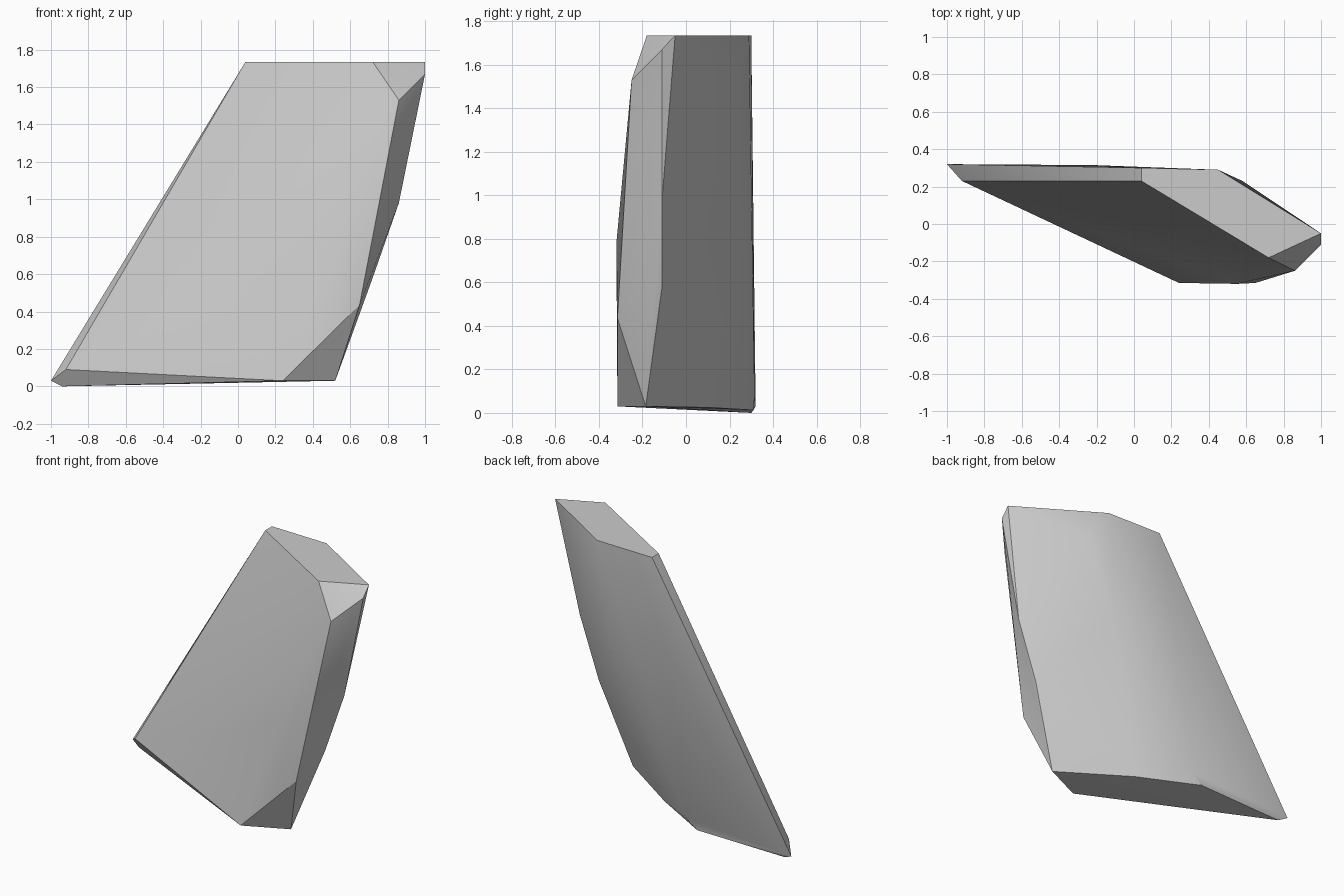
import bpy
import bmesh
import math

cube = bpy.data.objects.get("Cube")
if cube:
    bpy.data.objects.remove(cube, do_unlink=True)

# Plain stone material
stone = bpy.data.materials.new("grey_stone")
stone.use_nodes = True
grey = (0.6, 0.6, 0.6, 1)
stone.diffuse_color = grey
stone.node_tree.nodes["Principled BSDF"].inputs["Base Color"].default_value = grey

# Corners of the leaning shard, grouped by region
top_rim = [(.04, .3, 1.735), (.04, .23, 1.735), (.72, -.18, 1.735),
           (1, -.05, 1.735), (.45, .29, 1.735)]
right_edge = [(1, -.11, 1.67), (.86, -.11, .98), (.72, -.11, .58)]
front_ridge = [(.86, -.25, 1.53), (.55, -.32, .78), (.65, -.315, .435)]
left_tip = [(-.92, .23, .09), (-1, .32, .03), (-.94, .3, 0)]
base_rim = [(.24, -.315, .03), (.52, -.185, .03), (.083, .107, .025),
            (-.3, .31, .013), (-.22, .315, .075)]
back_fold = [(.58, .23, 1.55), (.38, .25, 1)]

# Wrap the corners in a convex skin
bm = bmesh.new()
for corner in top_rim + right_edge + front_ridge + left_tip + base_rim + back_fold:
    bm.verts.new(corner)
hull = bmesh.ops.convex_hull(bm, input=bm.verts[:])
loose = [v for v in bm.verts if not v.link_faces]
bmesh.ops.delete(bm, geom=loose, context="VERTS")
bmesh.ops.dissolve_limit(bm, angle_limit=math.radians(1),
                         verts=bm.verts[:], edges=bm.edges[:])
bmesh.ops.recalc_face_normals(bm, faces=bm.faces[:])

mesh = bpy.data.meshes.new("rock_shard")
bm.to_mesh(mesh)
bm.free()
mesh.materials.append(stone)
rock = bpy.data.objects.new("rock_shard", mesh)
bpy.context.collection.objects.link(rock)

# Soft facets with crisp main edges
bpy.ops.object.select_all(action="DESELECT")
rock.select_set(True)
bpy.context.view_layer.objects.active = rock
bpy.ops.object.shade_smooth_by_angle(angle=math.radians(30))
